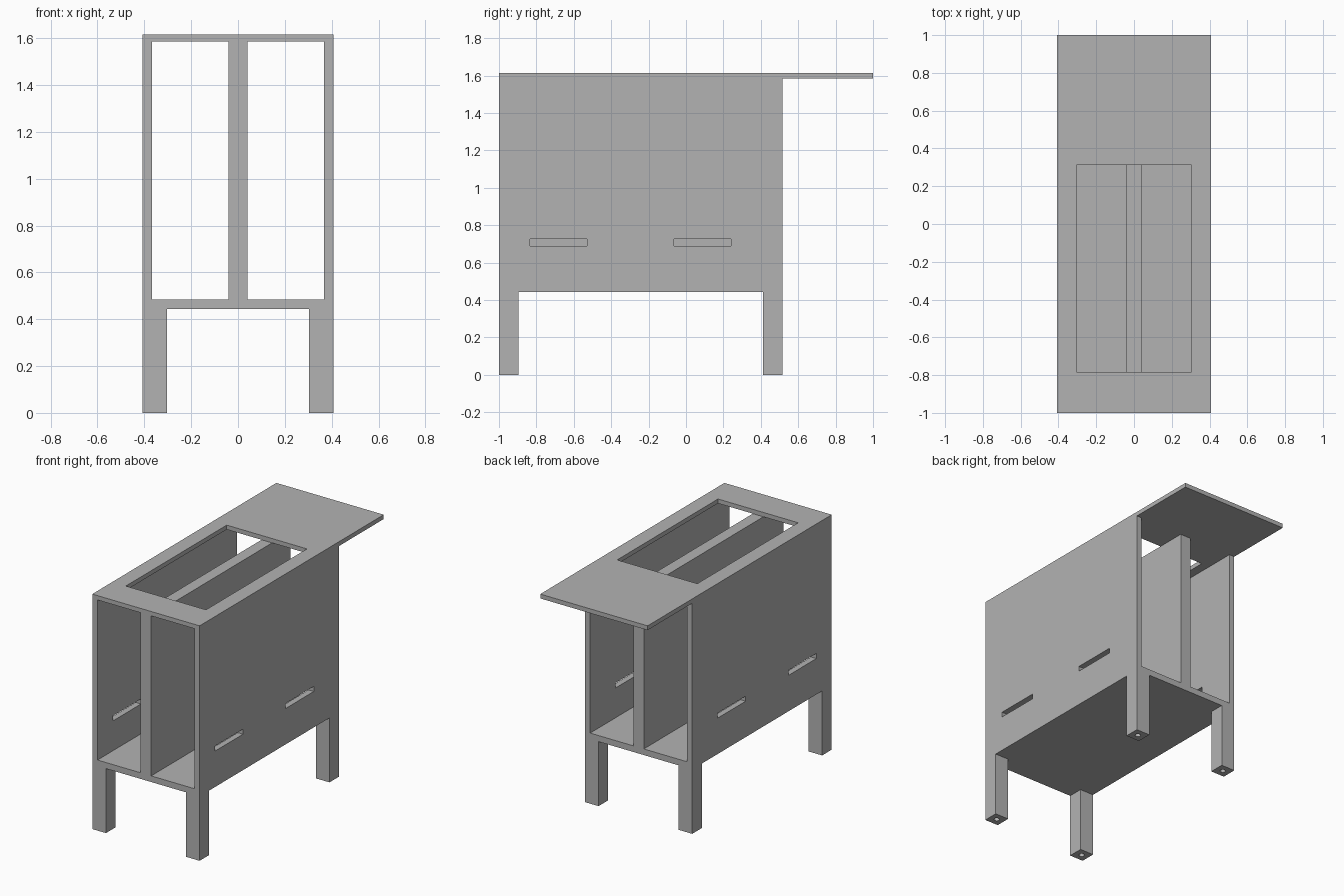
import bpy
import bmesh
from mathutils import Matrix, Vector

if "Cube" in bpy.data.objects:
    bpy.data.objects.remove(bpy.data.objects["Cube"], do_unlink=True)

# Single grey material
grey = bpy.data.materials.new("plain grey")
grey.use_nodes = True
grey.diffuse_color = (0.45, 0.45, 0.45, 1)
grey.node_tree.nodes["Principled BSDF"].inputs["Base Color"].default_value = grey.diffuse_color


def add_object(name, bm):
    mesh = bpy.data.meshes.new(name)
    bm.to_mesh(mesh)
    bm.free()
    mesh.materials.append(grey)
    obj = bpy.data.objects.new(name, mesh)
    bpy.context.scene.collection.objects.link(obj)
    return obj


def box(name, x, y, z):
    """Box from (low, high) ranges on each axis."""
    low, high = (Vector(c) for c in zip(x, y, z))
    bm = bmesh.new()
    bmesh.ops.create_cube(bm, size=1, matrix=Matrix.Translation((low + high) / 2)
                          @ Matrix.Diagonal((high - low).to_4d()))
    return add_object(name, bm)


def rod(name, x, y, radius, depth):
    """Upright cylinder that passes through the floor plane."""
    bm = bmesh.new()
    bmesh.ops.create_cone(bm, cap_ends=True, segments=24, radius1=radius, radius2=radius,
                          depth=depth, matrix=Matrix.Translation((x, y, 0)))
    return add_object(name, bm)


def cut(obj, cutter):
    """Subtract the cutter and bake the result."""
    cutter.hide_render = True
    mod = obj.modifiers.new("cut", "BOOLEAN")
    mod.operation = "DIFFERENCE"
    mod.solver = "EXACT"
    mod.object = cutter
    bpy.context.view_layer.update()
    graph = bpy.context.evaluated_depsgraph_get()
    baked = bpy.data.meshes.new_from_object(obj.evaluated_get(graph))
    obj.modifiers.clear()
    obj.data = baked
    bpy.data.objects.remove(cutter, do_unlink=True)


WIDE, INNER = 0.408, 0.368         # half widths outside and inside the walls
FRONT, BACK = -1.0, 0.515          # depth of the cabinet body
BASE, FLOOR, CEILING, TOP = 0.443, 0.485, 1.585, 1.615
LEG_X, LEG_Y = 0.104, 0.104

# Top board with overhang at the back and a rectangular opening
top = box("top_board", (-WIDE, WIDE), (FRONT, 1.0), (CEILING, TOP))
cut(top, box("opening_cutter", (-0.305, 0.305), (-0.783, 0.313), (CEILING - 0.1, TOP + 0.1)))

# Floor and central divider
box("floor_board", (-INNER, INNER), (FRONT, BACK), (BASE, FLOOR))
box("center_divider", (-0.04, 0.04), (FRONT, BACK), (FLOOR, CEILING))

for side, s in (("left", 1), ("right", -1)):
    # Side panel with two hand slots
    panel = box(side + "_panel", sorted((s * INNER, s * WIDE)), (FRONT, BACK), (BASE, CEILING))
    for start in (-0.833, -0.065):
        cut(panel, box("slot_cutter", sorted((s * 0.3, s * 0.5)),
                       (start, start + 0.305), (0.69, 0.725)))

    # Legs with a round hole in the foot
    for end, y in (("front", FRONT), ("back", BACK - LEG_Y)):
        leg = box(f"{end}_{side}_leg", sorted((s * WIDE, s * (WIDE - LEG_X))),
                  (y, y + LEG_Y), (0, BASE))
        cut(leg, rod("hole_cutter", s * (WIDE - LEG_X / 2), y + LEG_Y / 2, 0.018, 0.2))
